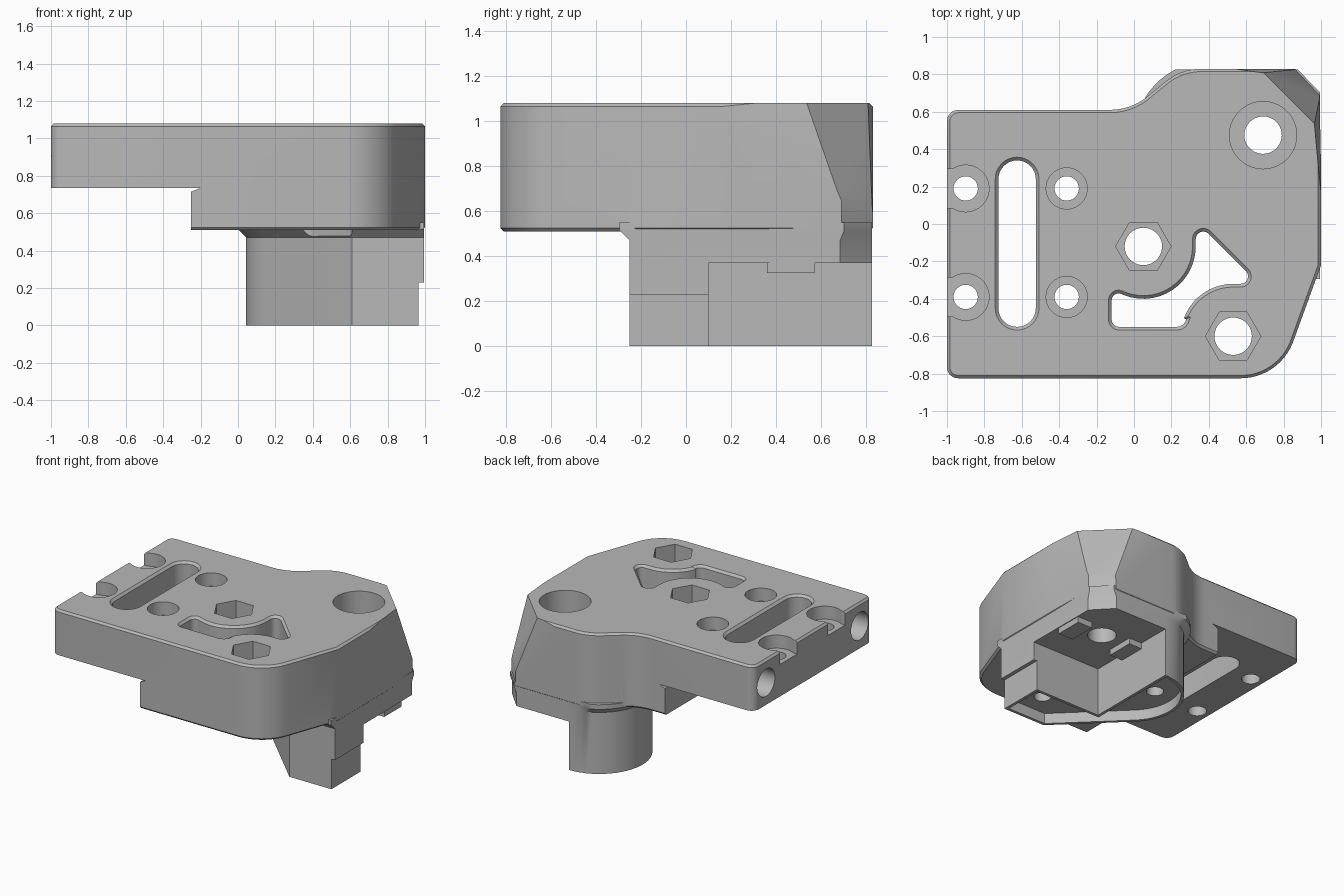
import bpy, bmesh
from math import cos, sin, pi, radians
from mathutils import Vector

if "Cube" in bpy.data.objects:
    bpy.data.objects.remove(bpy.data.objects["Cube"])

grey = bpy.data.materials.new("plain_grey")
grey.use_nodes = True
grey.diffuse_color = (0.48, 0.48, 0.48, 1)
grey.node_tree.nodes["Principled BSDF"].inputs["Base Color"].default_value = (0.48, 0.48, 0.48, 1)


def arc(cx, cy, r, a0, a1, n=10):
    steps = [radians(a0 + (a1 - a0) * i / n) for i in range(n + 1)]
    return [(cx + r * cos(a), cy + r * sin(a)) for a in steps]


def circle(cx, cy, r, n=40):
    return arc(cx, cy, r, 0, 360 - 360 / n, n - 1)


def box(x0, x1, y0, y1):
    return [(x0, y0), (x1, y0), (x1, y1), (x0, y1)]


def offset(pts, d):
    """Grow (or shrink) a counter-clockwise outline by d."""
    out = []
    for i, p in enumerate(pts):
        p, a, b = Vector(p), Vector(pts[i - 1]), Vector(pts[(i + 1) % len(pts)])
        e, f = (p - a).normalized(), (b - p).normalized()
        m, n = Vector((e.y, -e.x)), Vector((f.y, -f.x))
        out.append(tuple(p + (m + n) * d / (1 + m.dot(n))))
    return out


def loft(name, *layers):
    """Solid through outlines stacked as (outline, z)."""
    bm = bmesh.new()
    rings = [[bm.verts.new((x, y, z)) for x, y in o] for o, z in layers]
    for lo, hi in zip(rings, rings[1:]):
        for i in range(len(lo)):
            bm.faces.new((lo[i - 1], lo[i], hi[i], hi[i - 1]))
    bm.faces.new(rings[0][::-1])
    bm.faces.new(rings[-1])
    bmesh.ops.recalc_face_normals(bm, faces=bm.faces)
    mesh = bpy.data.meshes.new(name)
    bm.to_mesh(mesh)
    bm.free()
    mesh.materials.append(grey)
    ob = bpy.data.objects.new(name, mesh)
    bpy.context.collection.objects.link(ob)
    return ob


def prism(name, o, z0, z1):
    return loft(name, (o, z0), (o, z1))


def combine(ob, tool, how="DIFFERENCE"):
    tool.hide_render = True
    mod = ob.modifiers.new("combine", "BOOLEAN")
    mod.object, mod.operation, mod.solver = tool, how, "EXACT"
    bpy.context.view_layer.update()
    dg = bpy.context.evaluated_depsgraph_get()
    mesh = bpy.data.meshes.new_from_object(ob.evaluated_get(dg))
    ob.modifiers.clear()
    ob.data = mesh
    bpy.data.objects.remove(tool)


def shave(ob, normal, dist):
    """Slice off everything beyond a plane and close the cut."""
    bm = bmesh.new()
    bm.from_mesh(ob.data)
    n = Vector(normal)
    res = bmesh.ops.bisect_plane(bm, geom=bm.verts[:] + bm.edges[:] + bm.faces[:], dist=1e-5,
                                 plane_co=n * dist / n.length_squared, plane_no=n, clear_outer=True)
    cut = [g for g in res["geom_cut"] if isinstance(g, bmesh.types.BMEdge)]
    bmesh.ops.holes_fill(bm, edges=cut, sides=0)
    bmesh.ops.recalc_face_normals(bm, faces=bm.faces)
    bm.to_mesh(ob.data)
    bm.free()


# Main plate with chamfered rims
plate = (arc(-.94, -.765, .06, 180, 270, 5) + arc(.57, -.525, .3, 270, 338, 12)
         + [(1, -.22), (1, .3), (.992, .69), (.86, .83)]
         + arc(.36, .53, .3, 90, 128, 8) + arc(-.13, .93, .32, -40, -90, 8)[1:]
         + arc(-.94, .55, .06, 90, 180, 5))
body = loft("mount_body", (offset(plate, -.015), .51), (plate, .525),
            (plate, 1.065), (offset(plate, -.015), 1.08))

# Sloped back corner with its two narrow side facets
shave(body, (1, 1, .42), 1.954)
shave(body, (1, .092, .104), 1.126)
shave(body, (.125, 1, .087), .989)

# Raised underside of the thin arm
combine(body, loft("arm_step", (box(-1.2, -.25, -1.2, 1.2), .4),
                   (box(-1.2, -.25, -1.2, 1.2), .715), (box(-1.2, -.2, -1.2, 1.2), .735)))

# Leg with a flared root
leg = ([(.61, -.25), (.995, -.25), (.99, .685), (.855, .827)]
       + arc(.41, .46, .367, 90, 225, 20))
flare = [(min(x, .995), min(y, .827)) for x, y in offset(leg, .045)]
combine(body, loft("leg", (leg, 0), (leg, .47), (flare, .515), (flare, .55)), "UNION")

# Corner pocket, side relief and hollow sole
combine(body, prism("pocket", box(.41, 1.2, .1, 1.2), -.1, .37))
combine(body, prism("side_relief", box(.965, 1.2, -.5, .3), -.1, .23))
sole = ([(.61, -.25), (.965, -.25), (.965, .1), (.41, .1), (.41, .827)]
        + arc(.41, .46, .367, 95, 225, 20))
combine(body, prism("sole_recess", offset(sole, -.022), -.1, .08))
for x, y in ((.78, -.06), (.23, .5)):
    combine(body, prism("sole_hole", circle(x, y, .06), 0, .3))

# Locating tabs beside the large bore
for x0, x1 in ((.40, .52), (.86, .985)):
    combine(body, prism("locating_tab", box(x0, x1, .36, .57), .325, .4), "UNION")

# Long slot and curved window, both with chamfered mouths
slot = arc(-.625, .24, .1, 0, 180, 16) + arc(-.625, -.45, .1, 180, 360, 16)
window = (arc(-.08, -.51, .04, 180, 270, 4) + arc(.23, -.5, .05, 270, 350, 4)
          + arc(.53, -.6, .28, 160, 90, 10) + arc(.57, -.28, .04, -90, 45, 6)
          + arc(.37, -.08, .04, 45, 180, 6) + arc(.05, -.12, .28, 0, -112, 14)
          + arc(-.08, -.41, .04, 90, 180, 4))
for o in (slot, window):
    combine(body, loft("window", (o, .45), (o, 1.063), (offset(o, .03), 1.093)))

# Counterbored screw holes, the outer pair open to the edge
for y in (.19, -.39):
    for x, r in ((-.9, .125), (-.36, .11)):
        combine(body, prism("screw_hole", circle(x, y, .065), .3, 1.2))
        combine(body, prism("counterbore", circle(x, y, r), .98, 1.2))
    combine(body, loft("edge_notch", (box(-1.1, -.92, y - .105, y + .105), .98),
                       (box(-1.1, -.92, y - .105, y + .105), 1.2)))

# Hexagonal nut seats with bores
for x, y in ((.05, -.12), (.53, -.6)):
    combine(body, prism("bolt_bore", circle(x, y, .1), .3, 1.2))
    combine(body, prism("hex_seat", circle(x, y, .148, 6), .8, 1.2))

# Large back bore
combine(body, prism("large_bore", circle(.69, .475, .1), .2, 1.2))
combine(body, prism("large_counterbore", circle(.69, .475, .18), .75, 1.2))

# Round sockets in the end face
for y in (.46, -.67):
    socket = prism("end_socket", circle(0, 0, .105), 0, .4)
    socket.rotation_euler = (0, pi / 2, 0)
    socket.location = (-1.1, y, .905)
    combine(body, socket)

bpy.ops.object.select_all(action="DESELECT")
body.select_set(True)
bpy.context.view_layer.objects.active = body
bpy.ops.object.shade_smooth_by_angle(angle=radians(25))
